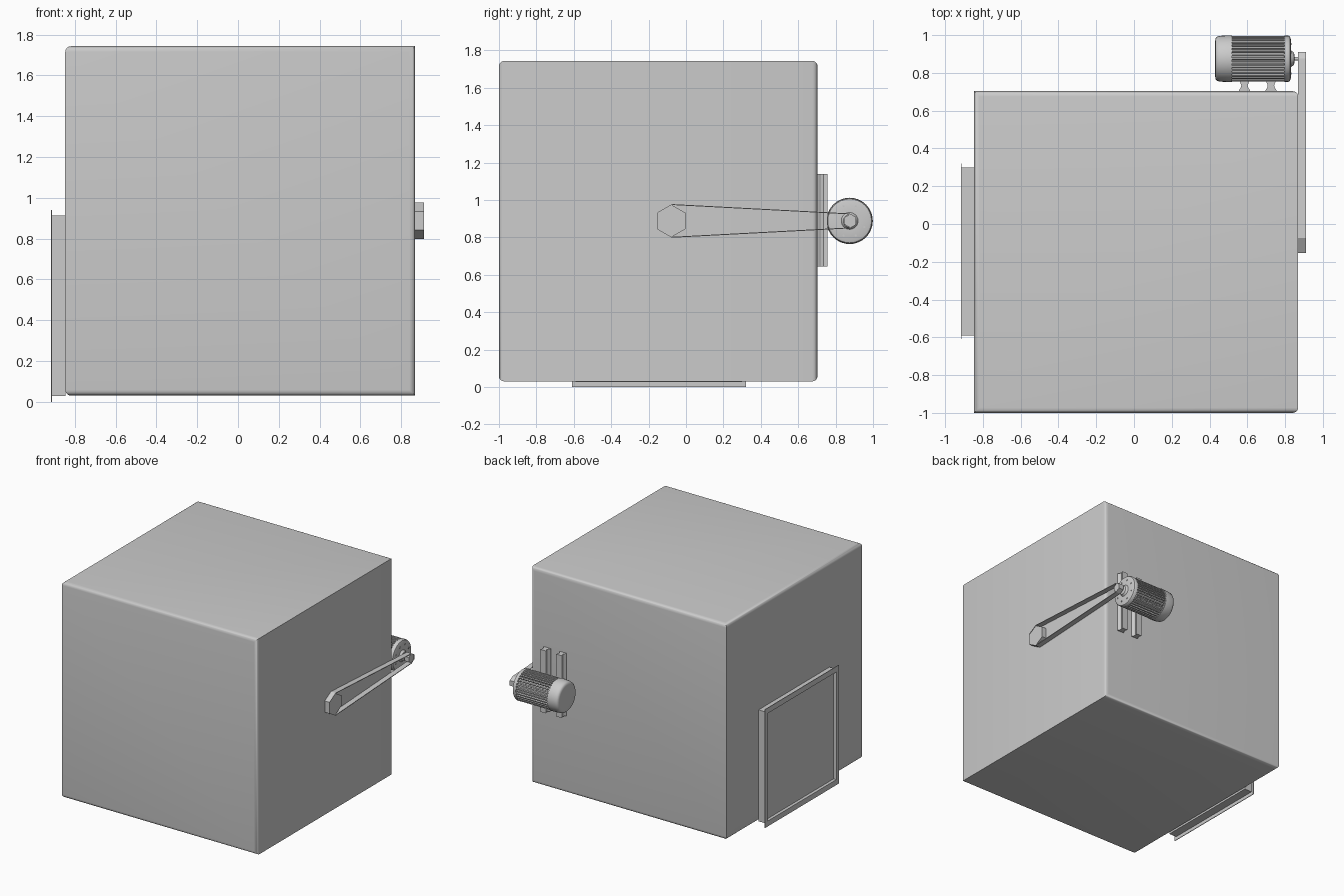
import bpy, bmesh
from math import sin, cos, pi, radians
from mathutils import Vector

if "Cube" in bpy.data.objects:
    bpy.data.objects.remove(bpy.data.objects["Cube"])


def finish(name, bm, smooth=None):
    bmesh.ops.recalc_face_normals(bm, faces=bm.faces)
    me = bpy.data.meshes.new(name)
    bm.to_mesh(me)
    bm.free()
    ob = bpy.data.objects.new(name, me)
    bpy.context.collection.objects.link(ob)
    if smooth:
        bpy.ops.object.select_all(action='DESELECT')
        ob.select_set(True)
        bpy.context.view_layer.objects.active = ob
        bpy.ops.object.shade_smooth_by_angle(angle=radians(smooth))
    return ob


def box_bm(lo, hi):
    bm = bmesh.new()
    bmesh.ops.create_cube(bm, size=1)
    for v in bm.verts:
        v.co = Vector([lo[i] + (v.co[i] + 0.5) * (hi[i] - lo[i]) for i in range(3)])
    return bm


def prism(name, pts, a, b, place):
    """Extrude a 2D outline from a to b; place(u, v, t) gives the 3D point."""
    bm = bmesh.new()
    ends = [[bm.verts.new(place(u, v, t)) for u, v in pts] for t in (a, b)]
    for e in ends:
        bm.faces.new(e)
    n = len(pts)
    for i in range(n):
        j = (i + 1) % n
        bm.faces.new((ends[0][i], ends[0][j], ends[1][j], ends[1][i]))
    return finish(name, bm)


def ring(name, outer, inner, a, b):
    """Band between two (y, z) loops, running from x = a to x = b."""
    bm = bmesh.new()
    loops = [[bm.verts.new((x, y, z)) for y, z in pts]
             for pts, x in ((outer, a), (outer, b), (inner, b), (inner, a))]
    n = len(outer)
    for k in range(4):
        p, q = loops[k], loops[(k + 1) % 4]
        for i in range(n):
            j = (i + 1) % n
            bm.faces.new((p[i], p[j], q[j], q[i]))
    return finish(name, bm)


def lathe_x(name, profile, cy, cz, n=32):
    """Closed solid turned round an axis along x; profile is (x, radius)."""
    bm = bmesh.new()
    loops = [[bm.verts.new((x, cy + r * cos(2 * pi * i / n), cz + r * sin(2 * pi * i / n)))
              for i in range(n)] for x, r in profile]
    for p, q in zip(loops, loops[1:]):
        for i in range(n):
            j = (i + 1) % n
            bm.faces.new((p[i], p[j], q[j], q[i]))
    bm.faces.new(loops[0])
    bm.faces.new(loops[-1])
    return finish(name, bm, 35)


def rect(y0, y1, z0, z1):
    return [(y0, z0), (y1, z0), (y1, z1), (y0, z1)]


def hexagon(cy, cz, r):
    return [(cy + r * cos(pi / 2 + i * pi / 3), cz + r * sin(pi / 2 + i * pi / 3)) for i in range(6)]


along_x = lambda y, z, x: (x, y, z)

# Cabinet: only the folded edges of the two sheet shells are rounded
X0, X1, Y0, Y1, Z0, Z1 = -0.847, 0.869, -1.0, 0.703, 0.03, 1.743
bm = box_bm((X0, Y0, Z0), (X1, Y1, Z1))
round_edges = []
for e in bm.edges:
    d = e.verts[1].co - e.verts[0].co
    m = (e.verts[0].co + e.verts[1].co) / 2
    if abs(d.x) > 1 or (abs(d.y) > 1 and m.x < 0) or (abs(d.z) > 1 and m.x > 0):
        round_edges.append(e)
bmesh.ops.bevel(bm, geom=round_edges, offset=0.028, segments=5, profile=0.5, affect='EDGES')
finish("cabinet", bm, 40)

# Access hatch on the left: duct, thin flange and recessed panel
ring("hatch_duct", rect(-0.59, 0.30, 0.028, 0.912), rect(-0.575, 0.285, 0.043, 0.897), -0.914, -0.845)
ring("hatch_flange", rect(-0.61, 0.32, 0.0, 0.94), rect(-0.575, 0.285, 0.043, 0.897), -0.917, -0.912)
finish("hatch_panel", box_bm((-0.893, -0.58, 0.038), (-0.845, 0.29, 0.902)))

# Belt drive on the right
MY, MZ = 0.875, 0.888
PY, R, S = -0.075, 0.09, 0.04


def belt_loop(t):
    big, small = hexagon(PY, MZ, R - t), hexagon(MY, MZ, S - t)
    return big[:4] + small[3:] + small[:1]


ring("drive_belt", belt_loop(0), belt_loop(0.005), 0.869, 0.911)
prism("large_pulley", hexagon(PY, MZ, R - 0.005), 0.865, 0.908, along_x)
prism("small_pulley", hexagon(MY, MZ, S - 0.005), 0.869, 0.908, along_x)

# Motor: finned housing, fan cover, end bell, shaft
FINS = 36
fin_profile = []
for i in range(FINS):
    for off, r in ((-0.3, 0.108), (-0.22, 0.121), (0.22, 0.121), (0.3, 0.108)):
        a = 2 * pi * (i + off) / FINS
        fin_profile.append((MY + r * cos(a), MZ + r * sin(a)))
prism("motor_fins", fin_profile, 0.51, 0.805, along_x)
lathe_x("fan_cover", [(0.43, 0.095), (0.432, 0.108), (0.44, 0.117), (0.455, 0.121),
                      (0.50, 0.124), (0.52, 0.124), (0.52, 0.11)], MY, MZ)
lathe_x("end_bell", [(0.795, 0.11), (0.797, 0.122), (0.818, 0.122), (0.826, 0.117), (0.83, 0.105),
                     (0.83, 0.045), (0.836, 0.04), (0.846, 0.034), (0.85, 0.02), (0.85, 0.012)], MY, MZ)
lathe_x("motor_shaft", [(0.84, 0.009), (0.90, 0.009)], MY, MZ, 12)
for i in range(8):
    a = 2 * pi * (i + 0.5) / 8
    lathe_x("end_bell_bolt", [(0.825, 0.006), (0.834, 0.006)], MY + 0.085 * cos(a), MZ + 0.085 * sin(a), 6)

# Two upright mounting rails with waisted section
half = [(0.031, 0.70), (0.029, 0.708), (0.02, 0.722), (0.017, 0.735), (0.022, 0.747), (0.025, 0.757)]
section = half + [(-u, v) for u, v in reversed(half)]
for cx in (0.585, 0.725):
    prism("motor_rail", section, 0.645, 1.14, lambda u, v, t, c=cx: (c + u, v, t))
